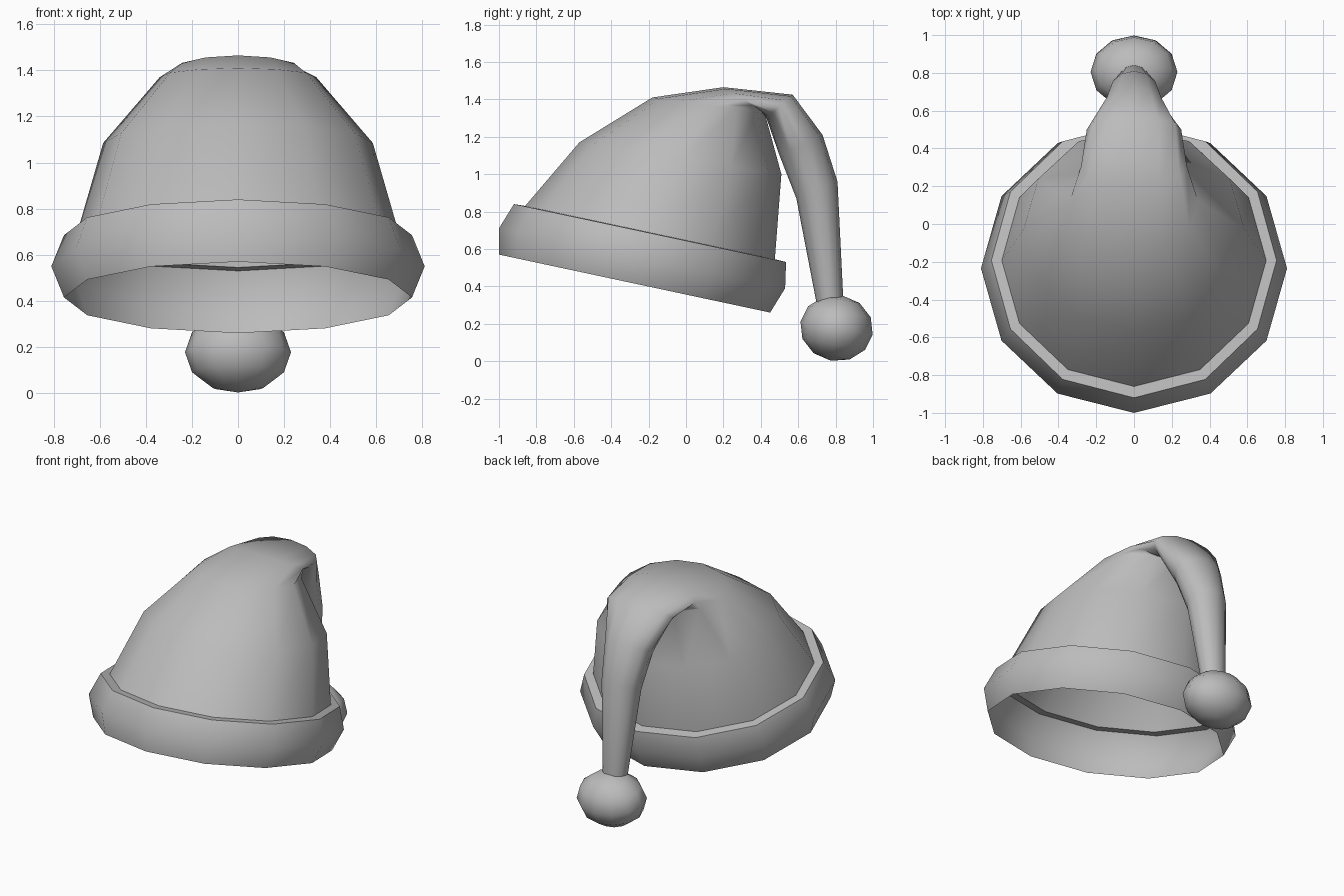
import bpy, bmesh, math
from mathutils import Vector

if "Cube" in bpy.data.objects:
    bpy.data.objects.remove(bpy.data.objects["Cube"])

grey = bpy.data.materials.new("plain grey")
grey.diffuse_color = (0.5, 0.5, 0.5, 1)
grey.use_nodes = True
grey.node_tree.nodes["Principled BSDF"].inputs["Base Color"].default_value = grey.diffuse_color
SIDES = 12


def finish(obj, angle):
    obj.data.materials.append(grey)
    bpy.ops.object.select_all(action='DESELECT')
    obj.select_set(True)
    bpy.context.view_layer.objects.active = obj
    bpy.ops.object.shade_smooth_by_angle(angle=math.radians(angle))


def loft(name, rings, angle):
    """Skin rings given as front (y, z), back (y, z) and half width in x."""
    bm = bmesh.new()
    loops = []
    for front, back, half_x in rings:
        f, b = Vector((0, *front)), Vector((0, *back))
        mid, arm = (f + b) / 2, (f - b) / 2
        loop = []
        for i in range(SIDES):
            a = math.tau * i / SIDES
            loop.append(bm.verts.new(mid + arm * math.cos(a) + Vector((half_x * math.sin(a), 0, 0))))
        loops.append(loop)
    for lo, hi in zip(loops, loops[1:]):
        for i in range(SIDES):
            j = (i + 1) % SIDES
            bm.faces.new((lo[i], lo[j], hi[j], hi[i]))
    mesh = bpy.data.meshes.new(name)
    bm.to_mesh(mesh)
    bm.free()
    obj = bpy.data.objects.new(name, mesh)
    bpy.context.collection.objects.link(obj)
    finish(obj, angle)
    return obj


# Tilted rolled brim, open underneath
loft("brim", [
    ((-1.00, 0.57), (0.45, 0.26), 0.755),
    ((-1.00, 0.71), (0.53, 0.39), 0.81),
    ((-0.92, 0.84), (0.535, 0.53), 0.755),
    ((-0.86, 0.83), (0.475, 0.545), 0.70),
], 60)

# Cone that folds over at the back and hangs down as a tail
loft("cone_and_tail", [
    ((-0.86, 0.83), (0.475, 0.545), 0.70),
    ((-0.57, 1.17), (0.51, 1.00), 0.585),
    ((-0.18, 1.41), (0.42, 1.33), 0.34),
    ((0.20, 1.465), (0.41, 1.335), 0.28),
    ((0.57, 1.425), (0.43, 1.30), 0.25),
    ((0.73, 1.21), (0.50, 1.10), 0.165),
    ((0.81, 0.96), (0.59, 0.87), 0.13),
    ((0.84, 0.35), (0.70, 0.30), 0.08),
    ((0.84, 0.22), (0.72, 0.20), 0.07),
], 80)

# Pompom on the tip of the tail
bpy.ops.mesh.primitive_uv_sphere_add(segments=12, ring_count=6, radius=1,
                                     location=(0, 0.805, 0.177),
                                     rotation=(math.radians(-10), 0, 0))
pompom = bpy.context.object
pompom.name = "pompom"
pompom.scale = (0.23, 0.196, 0.177)
finish(pompom, 80)
